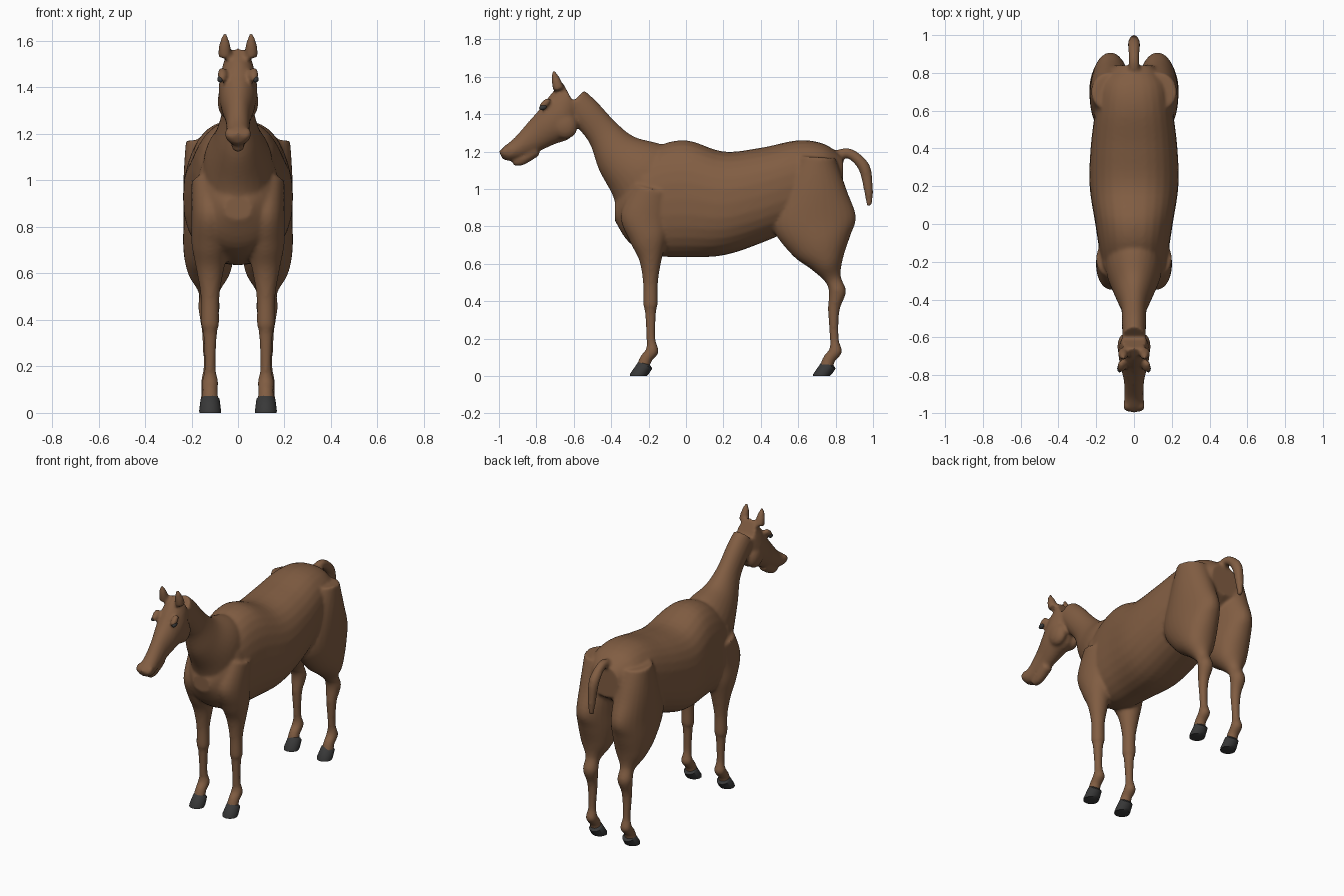
import bpy
import bmesh
from math import cos, sin, tau, copysign
from mathutils import Vector, Matrix

cube = bpy.data.objects.get("Cube")
if cube:
    bpy.data.objects.remove(cube, do_unlink=True)


def make_material(name, red, green, blue):
    material = bpy.data.materials.new(name)
    material.use_nodes = True
    color = (red, green, blue, 1)
    material.diffuse_color = color
    for node in material.node_tree.nodes:
        if node.type == 'BSDF_PRINCIPLED':
            node.inputs["Base Color"].default_value = color
            node.inputs["Roughness"].default_value = 0.7
    return material


def smooth_between(before, start, end, after, t):
    """Catmull-Rom interpolation between start and end."""
    leave, arrive = (end - before) / 2, (after - start) / 2
    gap = end - start
    return (start + leave * t + (gap * 3 - leave * 2 - arrive) * t * t
            + (leave + arrive - gap * 2) * t * t * t)


def refine(sections, steps):
    """Add smoothly interpolated cross-sections along a part."""
    rows = [Vector(section) for section in sections]
    last = len(rows) - 1
    result = []
    for i in range(last):
        for k in range(steps):
            result.append(smooth_between(rows[max(i - 1, 0)], rows[i], rows[i + 1],
                                         rows[min(i + 2, last)], k / steps))
    return result + [rows[last]]


def loft(bm, sections, x=0, power=1, steps=5, sides=28):
    """Each section: y and z of one edge, y and z of the opposite edge, half width."""
    rings = []
    for y_a, z_a, y_b, z_b, half_width in refine(sections, steps):
        middle = Vector((x, (y_a + y_b) / 2, (z_a + z_b) / 2))
        reach = Vector((0, y_a - y_b, z_a - z_b)) / 2
        ring = []
        for k in range(sides):
            along, across = [copysign(abs(value) ** power, value)
                             for value in (cos(tau * k / sides), sin(tau * k / sides))]
            offset = reach * along + Vector((half_width * across, 0, 0))
            ring.append(bm.verts.new(middle + offset))
        rings.append(ring)
    for ring, following in zip(rings, rings[1:]):
        for k in range(sides):
            n = (k + 1) % sides
            bm.faces.new((ring[k], ring[n], following[n], following[k]))
    bm.faces.new(rings[0])
    bm.faces.new(rings[-1])


def limb(bm, path, x=0, flatness=1, widest=1):
    """Each path point: y, z, radius. Sections stand square to the path."""
    sections = []
    last = len(path) - 1
    for i, (y, z, radius) in enumerate(path):
        before, after = path[max(i - 1, 0)], path[min(i + 1, last)]
        direction = Vector((after[0] - before[0], after[1] - before[1])).normalized()
        dy, dz = direction * radius
        sections.append((y + dz, z - dy, y - dz, z + dy,
                         min(radius * flatness, widest)))
    loft(bm, sections, x)


def bump(bm, centre, radii, tilt, side):
    x, y, z = centre
    matrix = (Matrix.Translation((x * side, y, z)) @ Matrix.Rotation(tilt, 4, 'X')
              @ Matrix.Diagonal((*radii, 1)))
    bmesh.ops.create_uvsphere(bm, u_segments=20, v_segments=12, radius=1, matrix=matrix)


def finish(bm, name, material):
    bmesh.ops.recalc_face_normals(bm, faces=bm.faces)
    mesh = bpy.data.meshes.new(name)
    bm.to_mesh(mesh)
    bm.free()
    mesh.materials.append(material)
    mesh.shade_smooth()
    part = bpy.data.objects.new(name, mesh)
    bpy.context.collection.objects.link(part)
    return part


brown = make_material("brown coat", 0.22, 0.11, 0.055)
dark = make_material("dark horn", 0.04, 0.04, 0.04)
leg_x = 0.12
hind_shift = 0.98

# Torso stations: y, top, bottom, half width
torso = [(-.38, .93, .83, .06), (-.3, 1.08, .71, .15), (-.16, 1.22, .645, .18),
         (0, 1.26, .635, .205), (.2, 1.2, .645, .235), (.4, 1.22, .71, .23),
         (.6, 1.26, .8, .205), (.74, 1.24, .9, .175), (.84, 1.17, .97, .1)]

# Head sections run from the muzzle to the poll
head = [(-1, 1.2, -.98, 1.16, .035), (-.97, 1.23, -.94, 1.15, .053),
        (-.92, 1.27, -.87, 1.17, .05), (-.85, 1.35, -.79, 1.2, .055),
        (-.78, 1.43, -.7, 1.24, .075), (-.72, 1.51, -.61, 1.28, .083),
        (-.66, 1.57, -.57, 1.4, .065)]

# Paths of y, z, radius
neck = [(-.6, 1.47, .08), (-.54, 1.41, .085), (-.445, 1.3, .09),
        (-.37, 1.19, .13), (-.26, 1.1, .19), (-.17, 1, .25)]
lower_lip = [(-.925, 1.14, .02), (-.88, 1.155, .03), (-.8, 1.21, .035)]
tail = [(.8, 1.17, .035), (.87, 1.19, .028), (.95, 1.12, .032),
        (.975, 1, .025), (.98, .91, .015)]
ear = [(-.68, 1.53, .03), (-.695, 1.58, .025), (-.71, 1.63, .01)]
shoulder = [(-.18, 1, .1), (-.22, .85, .13), (-.2, .73, .1),
            (-.19, .62, .06), (-.19, .5, .04), (-.19, .38, .039)]
thigh = [(.7, 1.17, .1), (.69, 1, .17), (.685, .83, .225), (.72, .7, .165),
         (.755, .6, .09), (.785, .52, .045), (.81, .45, .046)]
shin = [(-.19, .35, .031), (-.187, .2, .024), (-.18, .135, .035),
        (-.215, .09, .033), (-.23, .04, .038)]
hind_shin = [(y + hind_shift, z, radius) for y, z, radius in shin]

# Body skin: overlapping parts fused into one smooth surface
skin = bmesh.new()
loft(skin, [(y, top, y, bottom, width) for y, top, bottom, width in torso], power=.86)
loft(skin, head)
limb(skin, neck, flatness=.75, widest=.16)
limb(skin, lower_lip)
limb(skin, tail)
for side in (1, -1):
    limb(skin, ear, .057 * side)
    limb(skin, shoulder + shin, leg_x * side, widest=.08)
    limb(skin, thigh + hind_shin, (leg_x + .005) * side, widest=.11)
    # Cheek, brow, nostril and shoulder muscle
    bump(skin, (.048, -.65, 1.34), (.04, .07, .075), .5, side)
    bump(skin, (.068, -.755, 1.455), (.022, .04, .02), .8, side)
    bump(skin, (.036, -.965, 1.2), (.022, .024, .03), -.6, side)
    bump(skin, (.1, -.17, .93), (.08, .1, .2), .3, side)
body = finish(skin, "body", brown)
fuse = body.modifiers.new("Fuse", 'REMESH')
fuse.mode = 'VOXEL'
fuse.voxel_size = .01
fuse.use_smooth_shade = True
soften = body.modifiers.new("Soften", 'SMOOTH')
soften.factor = .5
soften.iterations = 6

# Hooves: flat sole, sloping wall and slanted coronet
hoof = [(-.3, 0, -.21, 0, .046), (-.3, .01, -.2, .01, .047),
        (-.255, .075, -.18, .04, .041), (-.24, .08, -.19, .055, .03)]
for end, shift in (("front", 0), ("hind", hind_shift)):
    for where, side in (("left", 1), ("right", -1)):
        bm = bmesh.new()
        loft(bm, [(y_a + shift, z_a, y_b + shift, z_b, width)
                  for y_a, z_a, y_b, z_b, width in hoof], leg_x * side, steps=1)
        part = finish(bm, f"{end}_{where}_hoof", dark)
        bpy.context.view_layer.objects.active = part
        part.select_set(True)
        bpy.ops.object.shade_smooth_by_angle(angle=.8)
        part.select_set(False)

# Eyes
for where, side in (("left", 1), ("right", -1)):
    bm = bmesh.new()
    bump(bm, (.076, -.765, 1.436), (.013, .021, .014), .3, side)
    finish(bm, f"{where}_eye", dark)
